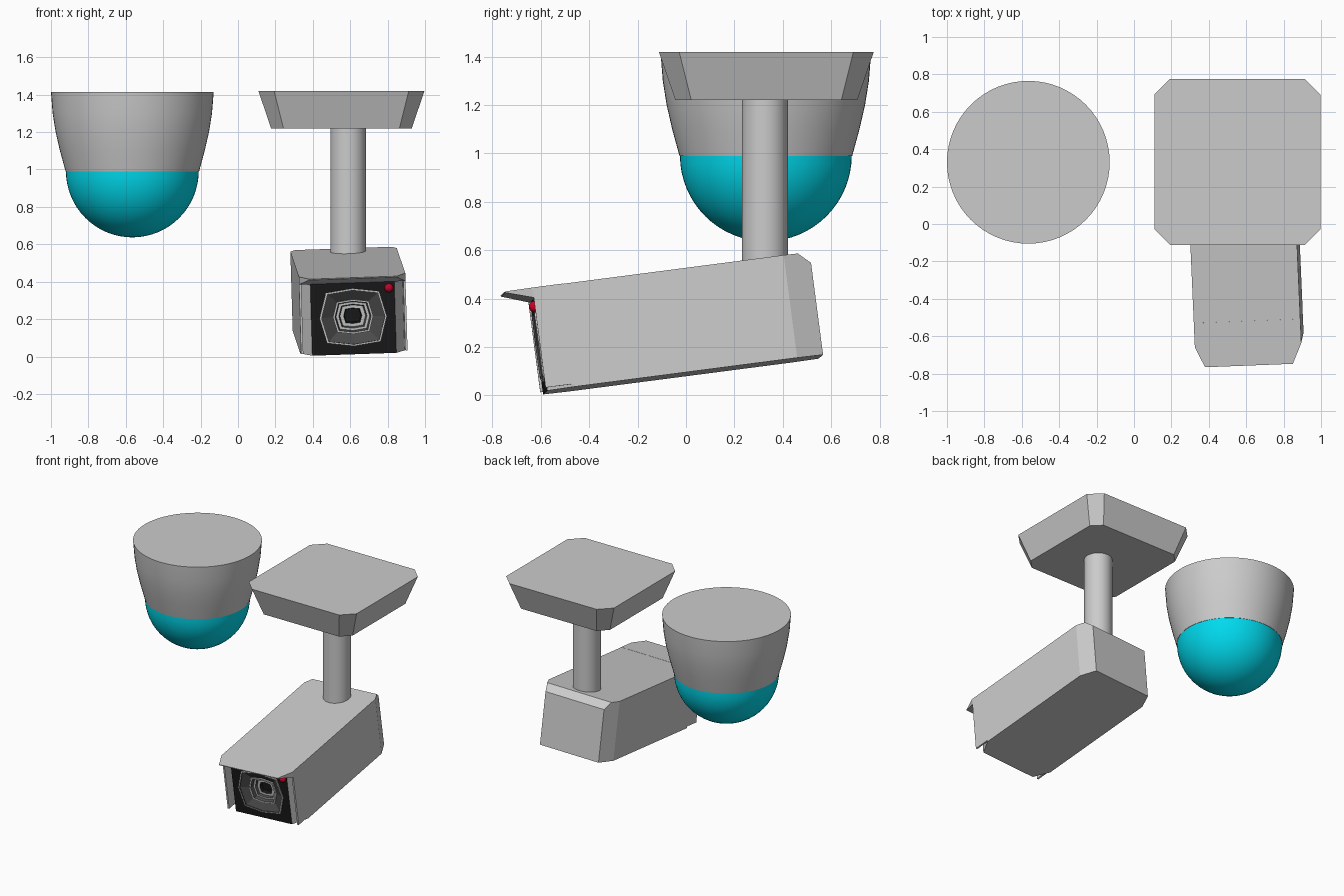
import bpy, bmesh, math
from mathutils import Matrix, Vector

if "Cube" in bpy.data.objects:
    bpy.data.objects.remove(bpy.data.objects["Cube"])


def material(name, rgb):
    m = bpy.data.materials.new(name)
    m.diffuse_color = (*rgb, 1)
    m.use_nodes = True
    m.node_tree.nodes["Principled BSDF"].inputs["Base Color"].default_value = m.diffuse_color
    return m


def finish(name, bm, matrix=None, mats=(), smooth=False, recalc=True):
    if recalc:
        bmesh.ops.recalc_face_normals(bm, faces=bm.faces)
    me = bpy.data.meshes.new(name)
    bm.to_mesh(me)
    bm.free()
    for m in mats:
        me.materials.append(m)
    ob = bpy.data.objects.new(name, me)
    bpy.context.collection.objects.link(ob)
    if matrix:
        ob.matrix_world = matrix
    if smooth:
        bpy.ops.object.select_all(action='DESELECT')
        ob.select_set(True)
        bpy.context.view_layer.objects.active = ob
        bpy.ops.object.shade_smooth_by_angle(angle=math.radians(40))
    return ob


def loft(rings, closed=True, first_cap=True, last_cap=True, slots=None):
    """Skin a list of equal-length point rings."""
    bm = bmesh.new()
    vs = [[bm.verts.new(p) for p in r] for r in rings]
    n = len(vs[0])
    for k, (a, b) in enumerate(zip(vs, vs[1:])):
        for i in range(n if closed else n - 1):
            j = (i + 1) % n
            f = bm.faces.new((a[i], a[j], b[j], b[i]))
            f.material_index = slots[k] if slots else 0
    if first_cap:
        bm.faces.new(vs[0][::-1])
    if last_cap:
        bm.faces.new(vs[-1])
    return bm


def lathe(name, profile, x, y, mats=(), n=64):
    rings = [[(x + r * math.cos(2 * math.pi * i / n),
               y + r * math.sin(2 * math.pi * i / n), z) for i in range(n)]
             for r, z in profile]
    return finish(name, loft(rings), mats=mats, smooth=True)


def hull(name, points, matrix):
    bm = bmesh.new()
    for p in points:
        bm.verts.new(p)
    bmesh.ops.convex_hull(bm, input=bm.verts)
    return finish(name, bm, matrix)


black = material("black", (0.01, 0.01, 0.01))
dark = material("dark_grey", (0.07, 0.07, 0.07))
light = material("light_grey", (0.6, 0.6, 0.6))
cyan = material("cyan_glass", (0.0, 0.7, 0.85))
red = material("red_light", (0.6, 0.0, 0.02))

# Dome camera: tapered housing and half-sphere window
DX, DY = -0.565, 0.33
lathe("dome_housing", [(0.357, 0.99), (0.387, 1.1), (0.41, 1.2),
                       (0.426, 1.3), (0.435, 1.415)], DX, DY)
R = 0.355
lathe("dome_window", [(max(R * math.cos(t), 0.003), 0.992 - R * math.sin(t))
                      for t in [math.pi / 2 * i / 16 for i in range(17)]],
      DX, DY, [cyan])


# Ceiling plate: tapered square with cut corners
def cut_square(cx, cy, h, c, z):
    q = [(h, -h + c), (h, h - c), (h - c, h), (-h + c, h),
         (-h, h - c), (-h, -h + c), (-h + c, -h), (h - c, -h)]
    return [(cx + a, cy + b, z) for a, b in q]


finish("ceiling_plate", loft([cut_square(0.553, 0.332, 0.376, 0.066, 1.22),
                              cut_square(0.553, 0.332, 0.444, 0.084, 1.42)]))

# Pole
lathe("pole", [(0.095, 0.5), (0.095, 1.23)], 0.589, 0.326)

# Box camera frame: origin at the bottom middle of its front, slightly turned
M = (Matrix.Translation((0.622, -0.582, 0.012))
     @ Matrix.Rotation(math.radians(2.5), 4, 'Z')
     @ Matrix.Rotation(math.radians(7.4), 4, 'X')
     @ Matrix.Rotation(math.radians(-2), 4, 'Y'))
W, H, L = 0.285, 0.428, 1.15


# Body: eight-sided box, bevelled at the top rear, open behind the front panel
def outline(rear_u, rear_v, w):
    half = [(0.225, 0), (W, 0.11), (W, L - 0.11), (rear_u, rear_v)]
    return [(u, v, w) for u, v in half] + [(-u, v, w) for u, v in half[::-1]]


finish("camera_body", loft([outline(0.235, L, 0), outline(0.235, L, H - 0.045),
                            outline(0.258, L - 0.05, H)], closed=False), M)

# Side flaps beside the front panel
for s, side in ((1, "right"), (-1, "left")):
    hull(side + "_flap", [(s * u, v, w) for u in (W, W - 0.012)
                          for v in (-0.008, 0.115) for w in (0.012, 0.41)], M)

# Visor: thin wedge over the front
hull("visor", [(s * u, v, w) for s in (1, -1) for u, v, w in
               ((0.235, -0.12, H + 0.001), (W, -0.01, H + 0.001),
                (W, 0.12, H + 0.001), (0.235, -0.12, H - 0.004),
                (W, -0.005, H - 0.042), (W, 0.12, H - 0.042))], M)

# Front panel and stepped lens, sinking inwards ring by ring
LW = 0.2
octagon = [(0.18, 0), (0.143, 0.135), (0, 0.155), (-0.143, 0.135),
           (-0.18, 0), (-0.143, -0.135), (0, -0.155), (0.143, -0.135)]
frame = [(0.225, LW), (0.225, H), (0, H), (-0.225, H),
         (-0.225, LW), (-0.225, 0), (0, 0), (0.225, 0)]
steps = [(1.0, 0, 0), (1.0, -0.008, 2), (0.94, -0.008, 2), (0.94, 0.0, 1),
         (0.6, 0.03, 1), (0.6, 0.02, 2), (0.54, 0.02, 2), (0.5, 0.045, 1),
         (0.42, 0.045, 2), (0.38, 0.06, 1), (0.27, 0.06, 2), (0.24, 0.085, 0)]
rings = [[(u, 0, w) for u, w in frame]]
rings += [[(u * s, d, LW + w * s) for u, w in octagon] for s, d, _ in steps]
finish("front_panel_lens", loft(rings, first_cap=False,
                                slots=[m for _, _, m in steps]),
       M, [black, dark, light], recalc=False)

# Indicator light
bm = bmesh.new()
bmesh.ops.create_uvsphere(bm, u_segments=16, v_segments=10, radius=0.024)
finish("indicator_light", bm, M @ Matrix.Translation((0.195, -0.006, 0.352)),
       [red], smooth=True)
